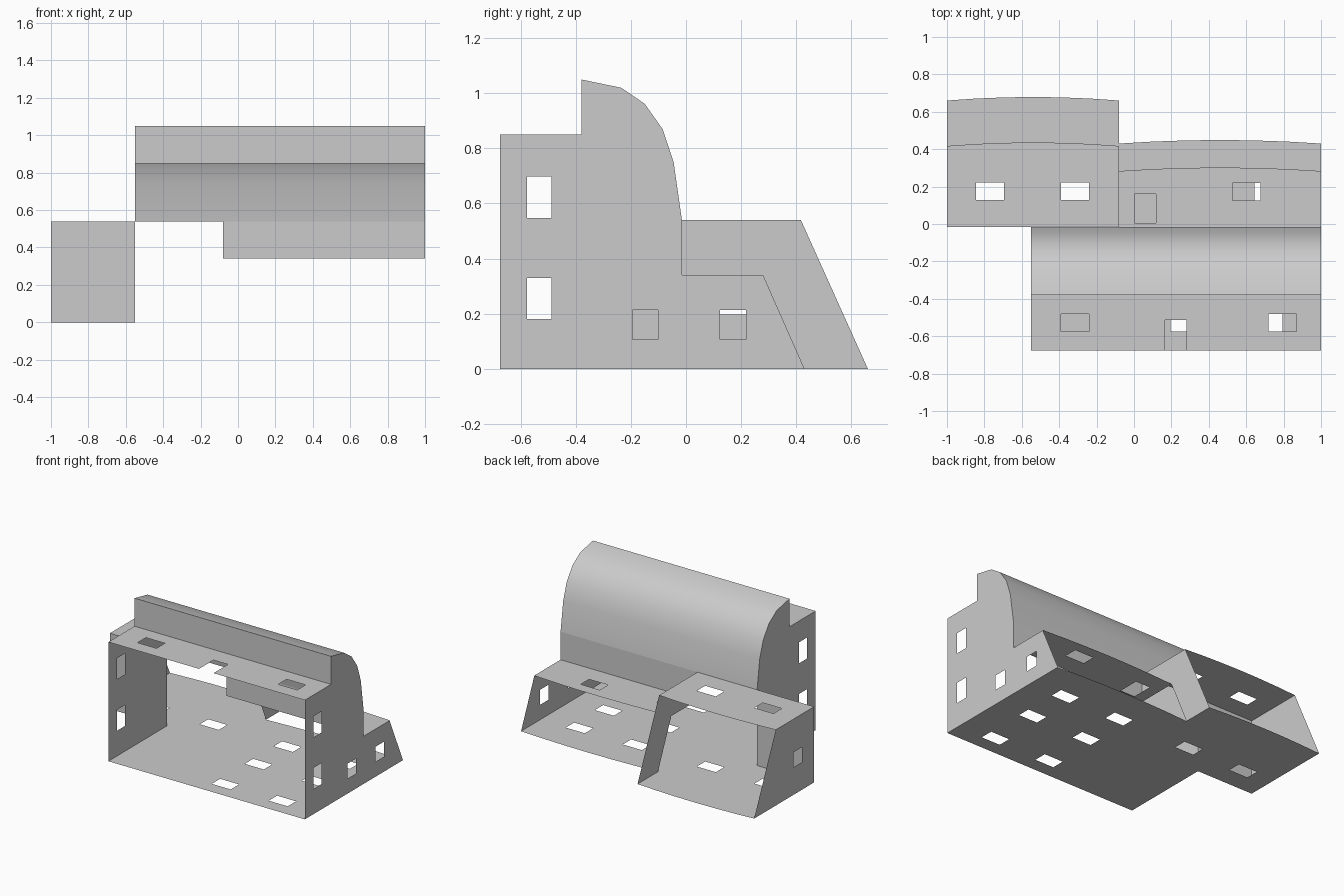
import bpy, bmesh
from mathutils import Vector

cube = bpy.data.objects.get("Cube")
if cube:
    bpy.data.objects.remove(cube)

grey = bpy.data.materials.new("plain_grey")
grey.use_nodes = True
GREY = (0.6, 0.6, 0.6, 1)
grey.diffuse_color = GREY
grey.node_tree.nodes["Principled BSDF"].inputs["Base Color"].default_value = GREY

# Main dimensions of the shell
FRONT, SPINE = -0.675, -0.015
WEST, HALL, SPLIT, EAST = -1, -0.55, -0.08, 1
LOW, MID, HIGH, TOP = 0.34, 0.54, 0.85, 1.05
STEP = -0.38
PLACE = {"x": lambda c, u, v: (c, u, v),
         "y": lambda c, u, v: (u, c, v),
         "z": lambda c, u, v: (u, v, c)}


def finish(name, bm):
    mesh = bpy.data.meshes.new(name)
    bm.to_mesh(mesh)
    bm.free()
    mesh.materials.append(grey)
    obj = bpy.data.objects.new(name, mesh)
    bpy.context.collection.objects.link(obj)
    return obj


def window(u, v, w=0.15, h=0.094):
    """Rectangular opening given by its centre and size."""
    return [(u + a * w / 2, v + b * h / 2) for a, b in ((-1, -1), (1, -1), (1, 1), (-1, 1))]


def panel(name, axis, at, outline, openings=(), side=1):
    """Flat sheet across an axis, with openings left out."""
    bm = bmesh.new()
    for loop in (outline, *openings):
        verts = [bm.verts.new(PLACE[axis](at, u, v)) for u, v in loop]
        for a, b in zip(verts, verts[1:] + verts[:1]):
            bm.edges.new((a, b))
    normal = Vector(PLACE[axis](side, 0, 0))
    bmesh.ops.triangle_fill(bm, edges=bm.edges[:], use_beauty=True, normal=normal)
    return finish(name, bm)


def bowed(x0, x1, y, rise=0.019, steps=6):
    """Gently bowed rear edge running from x0 to x1."""
    ts = [i / steps for i in range(steps + 1)]
    return [(x0 + (x1 - x0) * t, y + rise * 4 * t * (1 - t)) for t in ts]


# Curved roof profile, from the ridge down to the spine
curve = [(STEP, TOP), (-0.235, 1.02), (-0.15, 0.962), (-0.085, 0.87),
         (-0.045, 0.75), (SPINE, MID)]
hall_side = [(FRONT, 0), (FRONT, HIGH), (STEP, HIGH)] + curve
tall_windows = [window(-0.533, z, 0.09, 0.15) for z in (0.255, 0.623)]

# Side walls
panel("east_wall", "x", EAST, hall_side + [(SPINE, LOW), (0.28, LOW), (0.43, 0)],
      tall_windows + [window(y, 0.16, 0.094, 0.107) for y in (-0.148, 0.17)])
panel("hall_west_wall", "x", HALL, hall_side + [(SPINE, 0)], tall_windows, -1)
panel("wing_west_wall", "x", WEST, [(SPINE, 0), (SPINE, MID), (0.417, MID), (0.66, 0)],
      [window(0.17, 0.25, 0.094, 0.107)], -1)
panel("wing_east_wall", "x", SPLIT, [(SPINE, LOW), (SPINE, MID), (0.417, MID), (0.66, 0),
                                     (0.43, 0), (0.28, LOW)])

# Upright walls facing front or back
panel("wing_front_wall", "y", SPINE, [(WEST, 0), (HALL, 0), (HALL, MID), (WEST, MID)], side=-1)
panel("roof_step_wall", "y", STEP, [(HALL, HIGH), (EAST, HIGH), (EAST, TOP), (HALL, TOP)], side=-1)
panel("hall_back_wall", "y", SPINE, [(SPLIT, LOW), (EAST, LOW), (EAST, MID), (SPLIT, MID)])

# Floor with its rows of openings
floor_edge = [(HALL, FRONT), (EAST, FRONT)] + bowed(EAST, SPLIT, 0.43)
floor_edge += bowed(SPLIT, WEST, 0.66) + [(WEST, SPINE), (HALL, SPINE)]
floor_holes = [window(x, y) for x in (0.27, 0.72) for y in (-0.528, -0.155, 0.172)]
wing_holes = [window(x, 0.174) for x in (-0.77, -0.315)]
panel("floor", "z", 0, floor_edge, floor_holes + wing_holes, -1)

# Flat roofs, the front one with a door notch at its edge
notch = [(0.165, FRONT), (0.165, -0.512), (0.28, -0.512), (0.28, FRONT)]
panel("front_roof", "z", HIGH, [(HALL, FRONT)] + notch + [(EAST, FRONT), (EAST, STEP), (HALL, STEP)],
      [window(x, -0.528) for x in (-0.315, 0.795)])
panel("wing_roof", "z", MID, [(WEST, SPINE), (SPLIT, SPINE)] + bowed(SPLIT, WEST, 0.417), wing_holes)
panel("low_roof", "z", LOW, [(SPLIT, SPINE), (EAST, SPINE)] + bowed(EAST, SPLIT, 0.283),
      [window(0.06, 0.083, 0.115, 0.155), window(0.602, 0.172)])

# Smooth curved roof
bm = bmesh.new()
rows = [[bm.verts.new((x, y, z)) for y, z in curve] for x in (HALL, EAST)]
for i in range(len(curve) - 1):
    bm.faces.new((rows[0][i], rows[0][i + 1], rows[1][i + 1], rows[1][i]))
bmesh.ops.recalc_face_normals(bm, faces=bm.faces[:])
if sum(f.normal.z for f in bm.faces) < 0:
    bmesh.ops.reverse_faces(bm, faces=bm.faces[:])
roof = finish("curved_roof", bm)
bpy.ops.object.select_all(action="DESELECT")
roof.select_set(True)
bpy.context.view_layer.objects.active = roof
bpy.ops.object.shade_smooth_by_angle()
